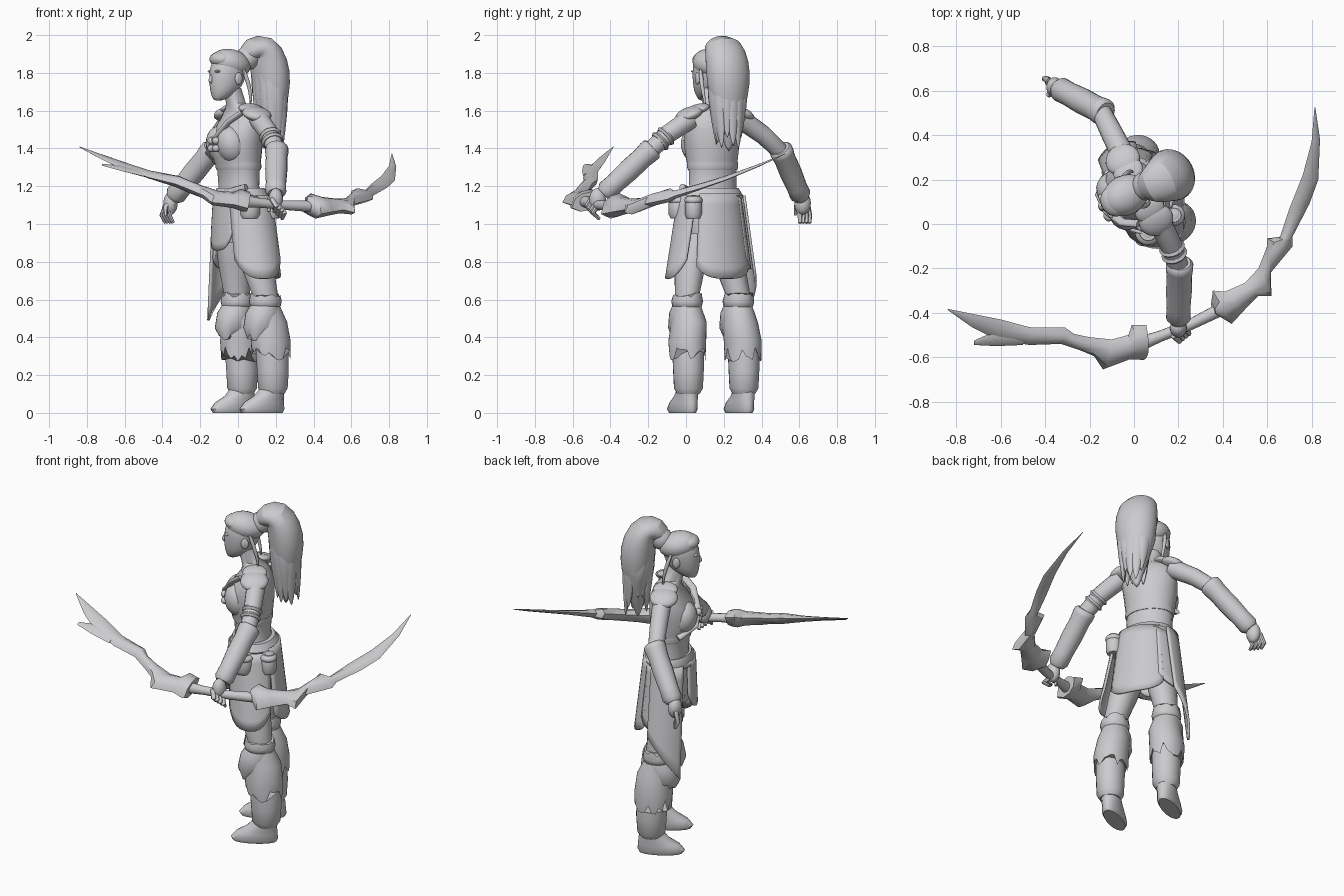
import bpy, bmesh, math, random
from mathutils import Vector, Matrix

if "Cube" in bpy.data.objects:
    bpy.data.objects.remove(bpy.data.objects["Cube"])

random.seed(4)
TAU = math.tau
BODY = Matrix.Translation((0.04, 0.15, 0)) @ Matrix.Rotation(math.radians(-61), 4, 'Z')
grey = bpy.data.materials.new("plain_grey")
grey.diffuse_color = (0.6, 0.6, 0.62, 1)
grey.use_nodes = True
grey.node_tree.nodes["Principled BSDF"].inputs["Base Color"].default_value = grey.diffuse_color


def finish(name, bm, world=False, angle=45, sub=0):
    bmesh.ops.recalc_face_normals(bm, faces=bm.faces)
    me = bpy.data.meshes.new(name)
    bm.to_mesh(me)
    bm.free()
    ob = bpy.data.objects.new(name, me)
    bpy.context.collection.objects.link(ob)
    me.materials.append(grey)
    if not world:
        ob.matrix_world = BODY
    if sub:
        m = ob.modifiers.new("smooth", 'SUBSURF')
        m.levels = m.render_levels = sub
    bpy.ops.object.select_all(action='DESELECT')
    ob.select_set(True)
    bpy.context.view_layer.objects.active = ob
    bpy.ops.object.shade_smooth_by_angle(angle=math.radians(angle))
    return ob


def skin(name, rings, caps=True, **kw):
    """Bridge a list of equal-length rings of points."""
    bm = bmesh.new()
    vs = [[bm.verts.new(p) for p in r] for r in rings]
    n = len(vs[0])
    for a, b in zip(vs, vs[1:]):
        for i in range(n):
            j = (i + 1) % n
            bm.faces.new((a[i], a[j], b[j], b[i]))
    if caps:
        bm.faces.new(vs[0])
        bm.faces.new(vs[-1])
    return finish(name, bm, **kw)


def stack(name, rows, n=20, jag=0, **kw):
    """Horizontal ellipses: (x, y, z, rx, ry); jag makes the first ring ragged."""
    rings = []
    for k, (x, y, z, rx, ry) in enumerate(rows):
        r = []
        for i in range(n):
            a = TAU * i / n
            dz = jag * random.uniform(-1, 1) if k == 0 and jag else 0
            r.append((x + rx * math.cos(a), y + ry * math.sin(a), z + dz))
        rings.append(r)
    return skin(name, rings, **kw)


def tube(name, pts, radii, n=14, side=None, flat=1.0, **kw):
    """Round or flattened tube following a path."""
    pts = [Vector(p) for p in pts]
    rings = []
    for i, (p, r) in enumerate(zip(pts, radii)):
        t = (pts[min(i + 1, len(pts) - 1)] - pts[max(i - 1, 0)]).normalized()
        ref = Vector(side) if side else t.orthogonal() if i == 0 else u
        u = (ref - t * ref.dot(t)).normalized()
        v = t.cross(u)
        rings.append([p + r * (u * math.cos(TAU * k / n) + v * flat * math.sin(TAU * k / n))
                      for k in range(n)])
    return skin(name, rings, **kw)


def ball(name, loc, size, rot=(0, 0, 0), **kw):
    bm = bmesh.new()
    bmesh.ops.create_uvsphere(bm, u_segments=20, v_segments=12, radius=1)
    m = Matrix.Translation(loc)
    for a, ax in zip(rot, 'XYZ'):
        m = m @ Matrix.Rotation(math.radians(a), 4, ax)
    bm.transform(m @ Matrix.Diagonal((*size, 1)))
    return finish(name, bm, **kw)


def panel(name, a0, a1, top, bottom, point=0.06, out=0.0, skew=False, taper=0.0, flare=0.13):
    """Cloth sheet wrapped on the flared hip ellipse, pointed or slanted below."""
    bm = bmesh.new()
    nu, nv, grid = 12, 8, []
    for j in range(nv + 1):
        row = []
        for i in range(nu + 1):
            s = 2 * i / nu - 1
            low = bottom + point * ((1 - s) / 2 if skew else abs(s) ** 3)
            z = top + (low - top) * j / nv
            a = math.radians((a0 + a1) / 2 + (a1 - a0) / 2 * s * (1 - taper * j / nv))
            d = 1.15 - z
            row.append(bm.verts.new((0.01 + (0.16 + out + flare * d) * math.cos(a),
                                     -0.02 + 0.04 * d + (0.135 + out + 0.075 * d) * math.sin(a), z)))
        grid.append(row)
    for j in range(nv):
        for i in range(nu):
            bm.faces.new((grid[j][i], grid[j][i + 1], grid[j + 1][i + 1], grid[j + 1][i]))
    ob = finish(name, bm)
    m = ob.modifiers.new("cloth_thickness", 'SOLIDIFY')
    m.thickness, m.offset = 0.014, 0


# Torso, bust and neck
stack("torso", [(0, -.02, .9, .14, .12), (0, -.02, 1.0, .165, .14), (0, -.025, 1.1, .155, .125),
                (-.01, -.035, 1.2, .132, .1), (-.01, -.037, 1.28, .133, .105), (-.01, -.045, 1.35, .143, .123),
                (-.01, -.05, 1.42, .152, .135), (-.01, -.035, 1.5, .16, .122),
                (-.01, -.02, 1.57, .15, .085), (-.015, -.03, 1.61, .1, .065),
                (-.015, -.05, 1.64, .052, .052), (-.015, -.075, 1.72, .048, .05)], n=24)
for s, side in ((1, "left"), (-1, "right")):
    ball(side + "_bust", (-.01 + s * .058, -.112, 1.42), (.082, .078, .1), (12, 0, 0))
    ball(side + "_shoulder_pad", (-.01 + s * .155, -.012, 1.583), (.075, .08, .034), (0, s * 22, 0))
    ball(side + "_collar_pad", (-.01 + s * .1, -.015, 1.61), (.06, .07, .024), (0, s * 18, 0))
stack("top_hem", [(-.01, -.037, 1.285, .137, .109), (-.01, -.037, 1.3, .142, .115), (-.01, -.04, 1.325, .141, .116)], n=24)
tube("chest_strap", [(.12, -.09, 1.59), (.08, -.15, 1.54), (.0, -.185, 1.45), (-.08, -.18, 1.38), (-.15, -.09, 1.33)],
     [.02] * 5, flat=.6)
for x in (-.025, .025):
    for z in (1.4, 1.44):
        ball("chest_clasp", (x, -.193, z), (.024, .02, .02))

# Head with face, ears, hair cap
stack("head", [(-.02, -.155, 1.652, .02, .02), (-.02, -.14, 1.67, .042, .047), (-.02, -.117, 1.705, .066, .08),
               (-.02, -.103, 1.75, .077, .098), (-.02, -.095, 1.8, .084, .105), (-.02, -.09, 1.86, .08, .1),
               (-.02, -.08, 1.9, .05, .065)], sub=1)
ball("hair_cap", (-.02, -.078, 1.85), (.09, .112, .075), (-14, 0, 0))
ball("hair_fringe", (-.02, -.135, 1.872), (.07, .062, .042))
tube("nose", [(-.02, -.188, 1.8), (-.02, -.198, 1.775), (-.02, -.206, 1.757), (-.02, -.19, 1.745)],
     [.007, .01, .012, .009], n=8, sub=1)
ball("lips", (-.02, -.182, 1.717), (.02, .012, .009))
for s in (1, -1):
    ball("ear", (-.02 + s * .081, -.075, 1.77), (.01, .022, .032))
    ball("brow", (-.02 + s * .035, -.18, 1.808), (.026, .012, .007))
    tube("temple_lock", [(-.02 + s * .075, -.05, 1.83), (-.02 + s * .088, -.02, 1.75), (-.02 + s * .082, 0, 1.67),
                         (-.02 + s * .07, 0, 1.59)], [.012, .013, .009, .002], n=8, sub=1)

# Ponytail: gathered band, main mass and flat pointed locks
tube("hair_band", [(-.015, -.005, 1.855), (-.013, .015, 1.875), (-.01, .04, 1.895)], [.054, .066, .06])
tube("ponytail", [(-.015, -.01, 1.87), (0, .04, 1.935), (0, .1, 1.942), (0, .145, 1.85), (0, .157, 1.74), (0, .155, 1.62),
                  (0, .155, 1.5), (-.005, .15, 1.38)], [.04, .085, .108, .124, .122, .096, .058, .006],
     n=18, side=(1, 0, 0), flat=.82, sub=1)
for k in range(13):
    a = TAU * k / 13
    x, y = .09 * math.cos(a), .064 * math.sin(a)
    end = random.uniform(1.38, 1.56)
    tube("ponytail_lock", [(x * .5, .08 + y * .6, 1.935), (x * .97, .14 + y * .97, 1.8), (x * 1.03, .15 + y * 1.08, 1.68),
                           (x * .78, .157 + y * .92, end + .09), (x * .75, .16 + y, end)],
         [.02, .04, .042, .03, .002], n=10, side=(-math.sin(a), math.cos(a), 0), flat=.6, sub=1)

# Arms: sleeves, bracers and hands, in world space
arms = {"left": [(.11, .02, 1.555), (.165, -.09, 1.48), (.205, -.2, 1.38), (.2, -.42, 1.175), (.2, -.5, 1.1)],
        "right": [(-.04, .29, 1.555), (-.1, .41, 1.47), (-.15, .51, 1.375), (-.33, .605, 1.155), (-.375, .625, 1.08)]}
for side, pts in arms.items():
    sh, mid, el, wr, hand = (Vector(p) for p in pts)
    tube(side + "_upper_arm", [sh, mid, el, el.lerp(wr, .15)], [.054, .05, .045, .045], n=18, world=True)
    tube(side + "_bracer", [el.lerp(wr, t) for t in (-.12, -.08, .0, .15, .45, .8, 1.0, 1.08)],
         [.05, .062, .062, .057, .059, .054, .056, .04], n=18, world=True)
    ball(side + "_palm", wr.lerp(hand, .6), (.038, .044, .06), world=True)
    f = (hand - wr).normalized()
    across = f.cross(Vector((.5, .86, 0))).cross(f).normalized() if side == "left" else Vector((-.6, .78, 0))
    for k in range(4):
        b = hand + across * (k - 1.5) * .022
        if side == "left":
            path = [b - f * .02, b + Vector((.025, -.01, -.025)), b + Vector((.012, .025, -.055))]
        else:
            path = [b - f * .03, b + Vector((-.008, .004, -.035)), b + Vector((.012, .004, -.075))]
        tube(side + "_finger", path, [.014, .013, .009], n=8, world=True)
    th = wr.lerp(hand, .4)
    tube(side + "_thumb", [th, th + Vector((-.035, -.03, -.035)), th + Vector((-.035, -.035, -.08))],
         [.016, .014, .008], n=8, world=True)
sh, mid, el = (Vector(p) for p in arms["left"][:3])
for t in (.15, .42):
    tube("arm_band", [mid.lerp(el, t - .08), mid.lerp(el, t), mid.lerp(el, t + .08)], [.051, .06, .051], n=18, world=True)

# Belt, pouches and skirt panels
stack("belt", [(0, -.025, 1.13, .165, .138), (0, -.025, 1.15, .172, .142), (0, -.03, 1.19, .15, .12)], n=24)
tube("belt_sash", [(.15, -.08, 1.195), (.05, -.14, 1.165), (-.08, -.14, 1.14), (-.16, -.05, 1.13)], [.018] * 4)
for x, y, w in ((.175, -.07, .055), (.165, .07, .045)):
    stack("pouch", [(x, y, 1.03, w * .8, w * .8), (x, y, 1.05, w, w), (x, y, 1.11, w, w), (x, y, 1.15, w * .7, w * .7)],
          n=12)
    ball("pouch_flap", (x, y, 1.125), (w * 1.08, w * 1.08, .028))
panel("left_skirt_panel", -60, 38, 1.15, .71, .1, out=.014, taper=.12, flare=.2)
panel("back_skirt_panel", 42, 138, 1.16, .71)
panel("right_skirt_panel", 150, 218, 1.15, .49, .25, out=.022, skew=True, taper=.15)
panel("right_under_panel", 130, 222, 1.14, .76)
panel("front_skirt_panel", 235, 305, 1.15, .86, .1, out=.012)

# Legs: thighs, ragged fur knee cuffs, trousers, shoes
for s, side in ((1, "left"), (-1, "right")):
    o = .022
    kx, fx, ky, fy = o + s * .155, o + s * .168, .022, .06
    sy = fy + (.012 if s < 0 else 0)
    stack(side + "_thigh", [(kx, ky, .5, .06, .065), (kx, ky, .62, .063, .07), (o + s * .12, -.01, .78, .08, .09),
                            (s * .09, -.02, .95, .088, .105)])
    stack(side + "_trouser_leg", [(fx, fy, .1, .058, .062), (fx, fy, .13, .076, .08), (fx, fy, .22, .08, .086),
                                  (fx, fy - .005, .34, .082, .09), (kx, ky + .015, .5, .07, .08)])
    stack(side + "_fur_cuff", [(fx, fy - .01, .31, .094, .104), (fx, fy - .013, .38, .098, .108),
                               (kx, ky + .02, .48, .092, .1), (kx, ky, .56, .074, .082)], n=32, jag=.04, angle=60)
    stack(side + "_knee_guard", [(kx, ky - .02, .4, .055, .085), (kx, ky - .03, .45, .084, .094),
                                 (kx, ky - .015, .53, .086, .093), (kx, ky, .575, .073, .078)], n=24, jag=.02)
    stack(side + "_cuff_ruffle", [(kx, ky, .625, .075, .08), (kx, ky, .59, .083, .088), (kx, ky, .565, .077, .082),
                                  (kx, ky, .55, .06, .066)], n=24, jag=.014)
    stack(side + "_shoe", [(fx, sy - .065, 0, .046, .122), (fx, sy - .067, .02, .056, .134), (fx, sy - .055, .055, .054, .118),
                           (fx, sy - .025, .09, .055, .086), (fx, fy, .14, .055, .06)])

# Bow: flat bladed limbs lying in one tilted plane
NORMAL = Vector((.256, -.425, 1)).normalized()


def on_plane(x, y):
    return Vector((x, y, 1.11 - .256 * (x - .1) + .425 * (y + .52)))


def blade(name, stations):
    """Stations: two edge points and the half thickness at the ridge."""
    rings = []
    for x0, y0, x1, y1, t in stations:
        a, b = on_plane(x0, y0), on_plane(x1, y1)
        ring = []
        for k, h in ((0, 0), (.22, .8), (.5, 1), (.78, .8), (1, 0), (.78, -.8), (.5, -1), (.22, -.8)):
            ring.append(a.lerp(b, k) + NORMAL * t * h)
        rings.append(ring)
    skin(name, rings, world=True, angle=40)


blade("long_limb", [(.055, -.455, .055, -.605, .048), (-.01, -.455, .045, -.612, .052), (-.025, -.5, -.02, -.61, .04),
                    (-.1, -.52, -.14, -.655, .034), (-.2, -.51, -.18, -.595, .03), (-.27, -.495, -.24, -.57, .032),
                    (-.31, -.467, -.33, -.54, .03), (-.47, -.465, -.47, -.545, .016), (-.6, -.43, -.62, -.52, .01),
                    (-.75, -.4, -.73, -.465, .006), (-.84, -.382, -.838, -.388, .002)])
blade("long_limb_barb", [(-.5, -.48, -.5, -.545, .012), (-.62, -.48, -.62, -.55, .008), (-.72, -.525, -.72, -.545, .002)])
blade("short_limb", [(.355, -.36, .36, -.4, .046), (.355, -.3, .44, -.45, .06), (.41, -.305, .5, -.385, .048),
                     (.5, -.265, .56, -.325, .038), (.56, -.2, .62, -.325, .034), (.6, -.1, .615, -.22, .033),
                     (.6, -.065, .715, -.1, .033), (.655, -.065, .715, -.055, .022), (.7, .07, .79, .09, .013),
                     (.76, .22, .83, .2, .009), (.8, .37, .838, .38, .006), (.813, .525, .817, .525, .002)])
tube("bow_grip", [on_plane(.04, -.535), on_plane(.12, -.505), on_plane(.25, -.455), on_plane(.39, -.385)],
     [.032, .025, .025, .03], world=True)
